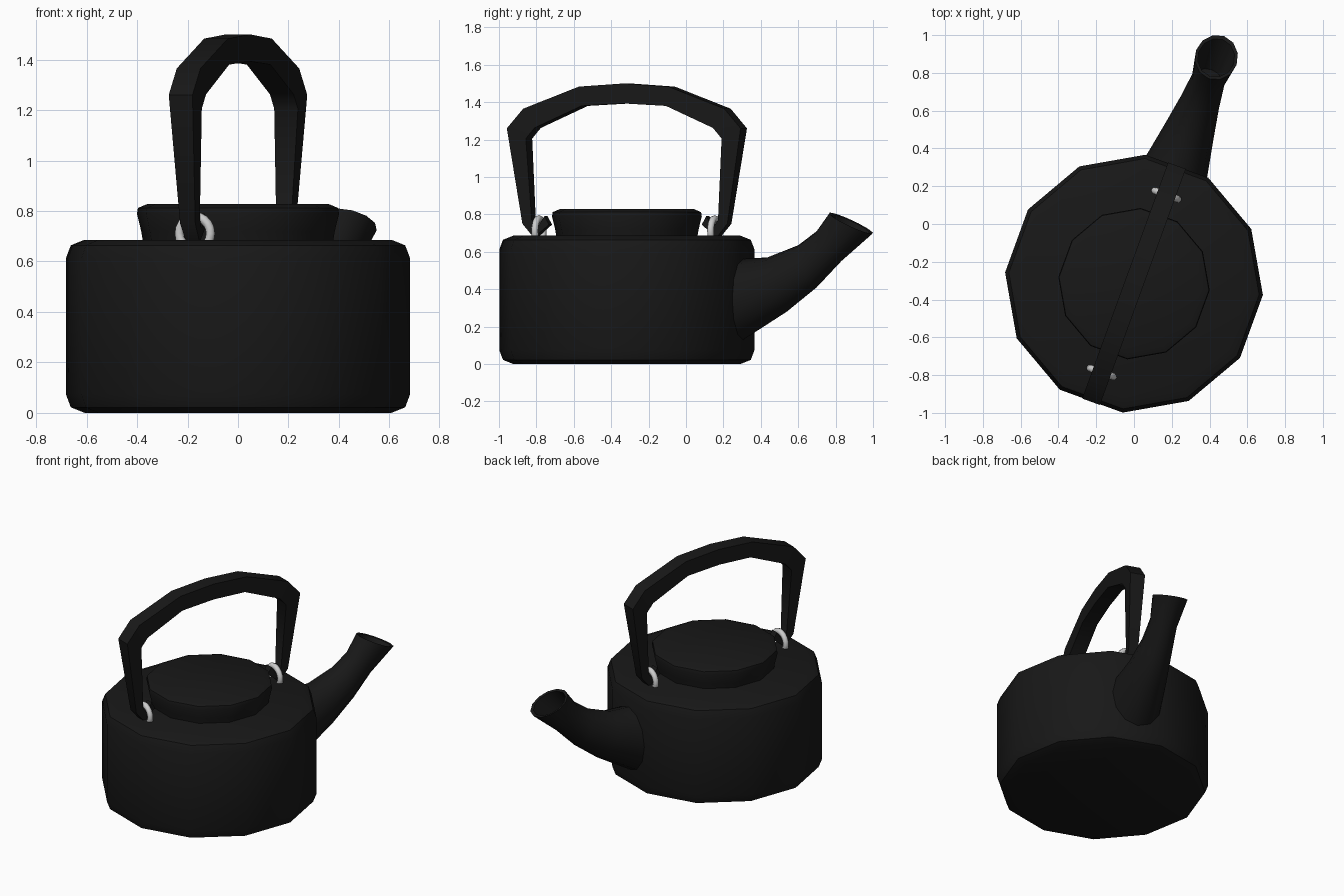
import bpy, bmesh, math
from mathutils import Vector, Matrix

if "Cube" in bpy.data.objects:
    bpy.data.objects.remove(bpy.data.objects["Cube"])

# Everything is built with +x pointing along the spout, then turned into place
PLACE = Matrix.Translation((0, -0.316, 0)) @ Matrix.Rotation(math.radians(70), 4, 'Z')

black = bpy.data.materials.new("black_enamel")
black.diffuse_color = (0.009, 0.009, 0.009, 1)
black.use_nodes = True
black.node_tree.nodes["Principled BSDF"].inputs["Base Color"].default_value = black.diffuse_color


def loft(name, rings, angle=40, mat=black, closed=False):
    """Skin a list of equal-length vertex rings into one object."""
    bm = bmesh.new()
    vs = [[bm.verts.new(p) for p in r] for r in rings]
    n = len(rings[0])
    pairs = list(zip(vs, vs[1:]))
    if closed:
        pairs.append((vs[-1], vs[0]))
    else:
        bm.faces.new(vs[0])
        bm.faces.new(vs[-1])
    for a, b in pairs:
        for i in range(n):
            j = (i + 1) % n
            bm.faces.new((a[i], a[j], b[j], b[i]))
    bmesh.ops.recalc_face_normals(bm, faces=bm.faces)
    me = bpy.data.meshes.new(name)
    bm.to_mesh(me)
    bm.free()
    me.polygons.foreach_set("use_smooth", [True] * len(me.polygons))
    me.set_sharp_from_angle(angle=math.radians(angle))
    if mat:
        me.materials.append(mat)
    ob = bpy.data.objects.new(name, me)
    ob.matrix_world = PLACE
    bpy.context.collection.objects.link(ob)
    return ob


def lathe(name, profile, sides=12):
    """Twelve-sided turned part from (radius, z) points."""
    angs = [math.radians(15 + 360 / sides * k) for k in range(sides)]
    loft(name, [[(r * math.cos(a), r * math.sin(a), z) for a in angs] for r, z in profile])


# Body and lid
lathe("body", [(0.61, 0), (0.665, 0.022), (0.685, 0.075),
               (0.685, 0.612), (0.665, 0.664), (0.61, 0.686)])
lathe("lid", [(0.375, 0.66), (0.385, 0.72), (0.402, 0.79), (0.398, 0.812), (0.36, 0.828)])


# Spout: each section is (upper point, lower point, half width) in the x-z plane
def oval(upper, lower, half, k=12):
    u, l = Vector((upper[0], 0, upper[1])), Vector((lower[0], 0, lower[1]))
    c, d = (u + l) / 2, (u - l) / 2
    return [c + d * math.cos(t) + Vector((0, half * math.sin(t), 0))
            for t in (2 * math.pi * i / k for i in range(k))]


loft("spout", [oval(*s) for s in [
    ((0.63, 0.56), (0.63, 0.11), 0.177),
    ((0.80, 0.57), (0.91, 0.28), 0.135),
    ((0.975, 0.635), (1.08, 0.41), 0.105),
    ((1.08, 0.71), (1.22, 0.55), 0.09),
    ((1.155, 0.81), (1.395, 0.695), 0.114),
    ((1.17, 0.80), (1.375, 0.70), 0.098),
    ((1.10, 0.705), (1.205, 0.57), 0.075)]])

# Handle: (outer point, inner point, half width) from hooked foot to the crown, mirrored
half_handle = [
    ((0.435, 0.745), (0.46, 0.79), 0.025),
    ((0.52, 0.675), (0.50, 0.73), 0.028),
    ((0.583, 0.75), (0.53, 0.77), 0.032),
    ((0.665, 1.26), (0.557, 1.205), 0.05),
    ((0.572, 1.365), (0.508, 1.262), 0.05),
    ((0.255, 1.483), (0.24, 1.38), 0.05),
]
crown = [((0, 1.50), (0, 1.393), 0.05)]
mirrored = [((-o[0], o[1]), (-i[0], i[1]), w) for o, i, w in reversed(half_handle)]
loft("handle", [[(o[0], -w, o[1]), (o[0], w, o[1]), (i[0], w, i[1]), (i[0], -w, i[1])]
                for o, i, w in half_handle + crown + mirrored], angle=50)

# Metal rings joining the handle to the body
for side, label in ((1, "front_ring"), (-1, "rear_ring")):
    rings = []
    for k in range(20):
        a = 2 * math.pi * k / 20
        rings.append([(side * 0.5 + 0.019 * math.sin(b),
                       (0.066 + 0.019 * math.cos(b)) * math.cos(a),
                       0.711 + (0.066 + 0.019 * math.cos(b)) * math.sin(a))
                      for b in (2 * math.pi * m / 8 for m in range(8))])
    loft(label, rings, angle=60, mat=None, closed=True)
